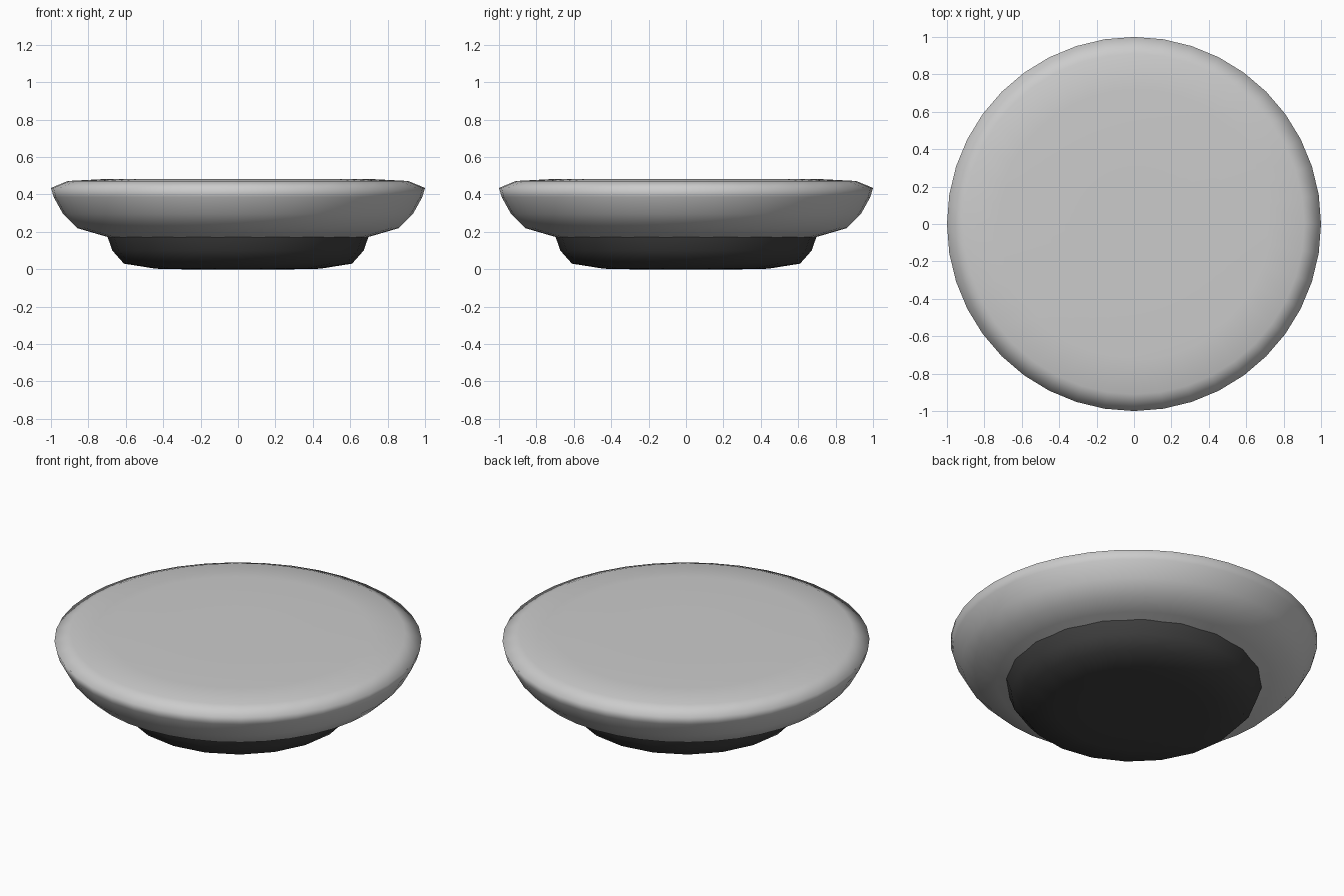
import bpy, bmesh
from math import cos, sin, pi

if "Cube" in bpy.data.objects:
    bpy.data.objects.remove(bpy.data.objects["Cube"])


def lathe(name, profile, sides, cap_start=False, cap_end=False):
    """Spin (radius, height) points around z, listed bottom to top."""
    bm = bmesh.new()
    rings = [[bm.verts.new((r * cos(2 * pi * i / sides), r * sin(2 * pi * i / sides), z))
              for i in range(sides)] for r, z in profile]
    for a, b in zip(rings, rings[1:]):
        for i in range(sides):
            j = (i + 1) % sides
            bm.faces.new((a[i], a[j], b[j], b[i]))
    if cap_start:
        bm.faces.new(rings[0][::-1])
    if cap_end:
        bm.faces.new(rings[-1])
    mesh = bpy.data.meshes.new(name)
    bm.to_mesh(mesh)
    bm.free()
    for p in mesh.polygons:
        p.use_smooth = True
    obj = bpy.data.objects.new(name, mesh)
    bpy.context.collection.objects.link(obj)
    return obj


# Wide rounded disc, slightly domed on top
lathe("disc_top", [(0.68, 0.168), (0.75, 0.188), (0.86, 0.22), (0.935, 0.295), (0.985, 0.385),
                   (1.0, 0.435), (0.91, 0.472), (0.72, 0.482), (0.3, 0.483)],
      40, cap_end=True)

# Dark narrower foot
foot = lathe("foot", [(0.3, 0.0), (0.44, 0.003), (0.61, 0.03), (0.672, 0.1), (0.697, 0.172)],
             20, cap_start=True)
dark = bpy.data.materials.new("dark_foot")
dark.diffuse_color = (0.05, 0.05, 0.05, 1)
dark.use_nodes = True
dark.node_tree.nodes["Principled BSDF"].inputs["Base Color"].default_value = dark.diffuse_color
foot.data.materials.append(dark)
